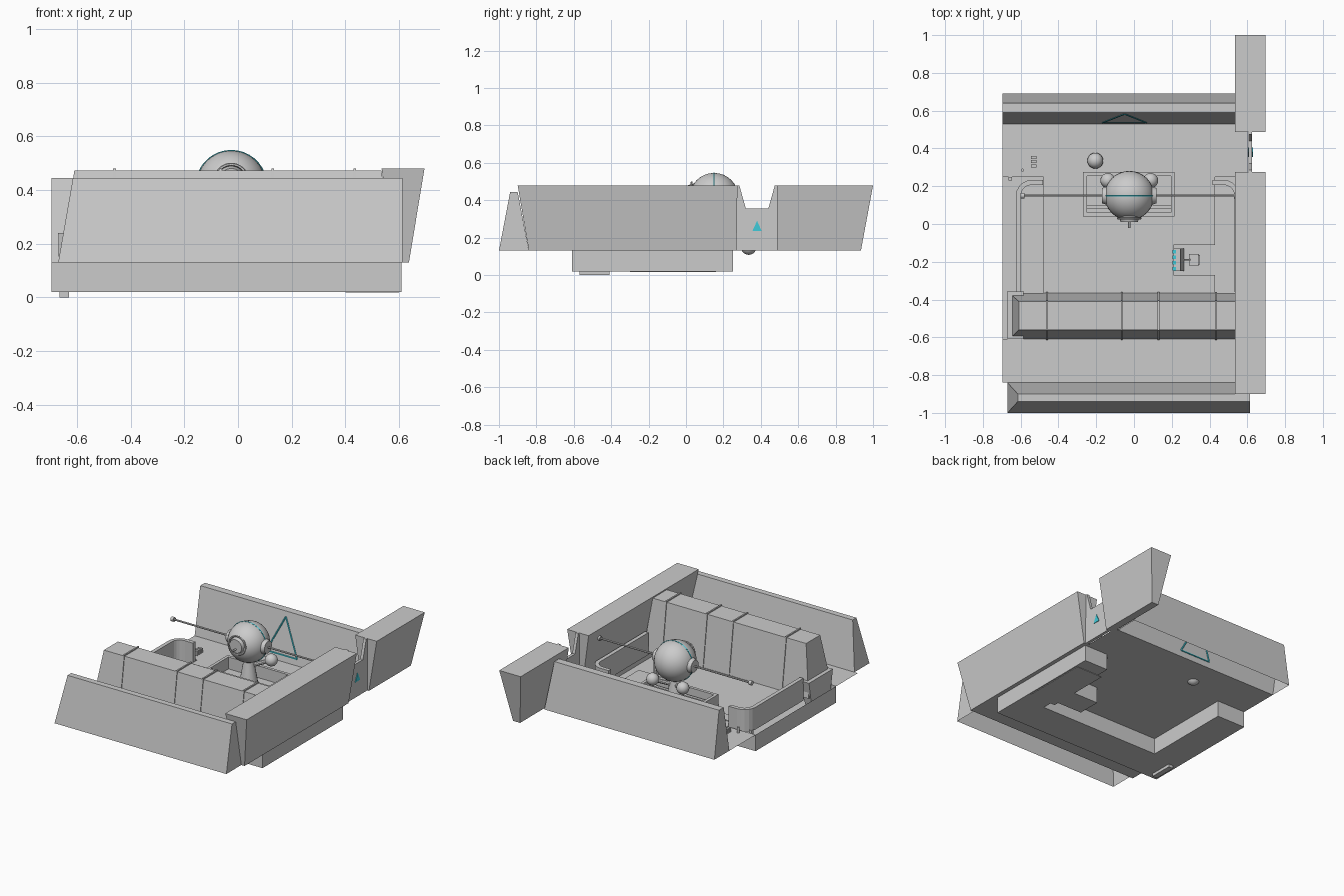
import bpy, bmesh, math
from mathutils import Vector

if "Cube" in bpy.data.objects:
    bpy.data.objects.remove(bpy.data.objects["Cube"])

cyan = bpy.data.materials.new("cyan_light")
cyan.diffuse_color = (0.05, 0.6, 0.7, 1)
cyan.use_nodes = True
cyan.node_tree.nodes["Principled BSDF"].inputs["Base Color"].default_value = cyan.diffuse_color


def mesh_obj(name, verts, faces, mat=None, recalc=True):
    bm = bmesh.new()
    vs = [bm.verts.new(v) for v in verts]
    for f in faces:
        bm.faces.new([vs[i] for i in f])
    if recalc:
        bmesh.ops.recalc_face_normals(bm, faces=bm.faces)
    me = bpy.data.meshes.new(name)
    bm.to_mesh(me)
    bm.free()
    ob = bpy.data.objects.new(name, me)
    bpy.context.collection.objects.link(ob)
    if mat:
        me.materials.append(mat)
    return ob


def frustum(name, low, z0, top, z1, mat=None, bottom=True):
    """Tapered box; low/top are (x0, x1, y0, y1)."""
    v = []
    for (a, b, c, d), z in ((low, z0), (top, z1)):
        v += [(a, c, z), (b, c, z), (b, d, z), (a, d, z)]
    f = [(4, 5, 6, 7), (0, 1, 5, 4), (1, 2, 6, 5), (2, 3, 7, 6), (3, 0, 4, 7)]
    if bottom:
        f.append((3, 2, 1, 0))
    return mesh_obj(name, v, f, mat)


def box(name, x0, x1, y0, y1, z0, z1, mat=None):
    r = (x0, x1, y0, y1)
    return frustum(name, r, z0, r, z1, mat)


def prism(name, pts, vec, mat=None):
    n = len(pts)
    v = [Vector(p) for p in pts] + [Vector(p) + Vector(vec) for p in pts]
    f = [tuple(range(n)), tuple(range(2 * n - 1, n - 1, -1))]
    f += [(i, (i + 1) % n, n + (i + 1) % n, n + i) for i in range(n)]
    return mesh_obj(name, v, f, mat)


def ball(name, loc, r, scale=(1, 1, 1), seg=32):
    bpy.ops.mesh.primitive_uv_sphere_add(segments=seg, ring_count=seg // 2, radius=r, location=loc)
    ob = bpy.context.object
    ob.name, ob.scale = name, scale
    bpy.ops.object.shade_smooth()
    return ob


def rod(name, a, b, r, r2=None, mat=None, seg=16):
    a, b = Vector(a), Vector(b)
    bpy.ops.mesh.primitive_cone_add(vertices=seg, radius1=r, radius2=r if r2 is None else r2,
                                    depth=(b - a).length, location=(a + b) / 2)
    ob = bpy.context.object
    ob.name = name
    ob.rotation_euler = (b - a).to_track_quat('Z', 'Y').to_euler()
    bpy.ops.object.shade_smooth_by_angle()
    if mat:
        ob.data.materials.append(mat)
    return ob


def ring(name, loc, rot, R, r, mat=None):
    bpy.ops.mesh.primitive_torus_add(major_radius=R, minor_radius=r, major_segments=36,
                                     minor_segments=6, location=loc, rotation=rot)
    ob = bpy.context.object
    ob.name = name
    if mat:
        ob.data.materials.append(mat)
    return ob


G, F = 0.13, 0.02  # ground level, trench floor level

# ground sheets
mesh_obj("front_ground", [(-.695, -.84, G), (.6, -.84, G), (.6, -.61, G), (-.695, -.61, G)], [(0, 1, 2, 3)])
inner = [(.43, .25), (.43, -.11), (.21, -.11), (.21, -.27), (.43, -.27), (.43, -.37), (-.48, -.37), (-.48, .25)]
plat = [(-.695, .25), (-.695, .53), (.6, .53), (.6, .25)] + inner
mesh_obj("platform_ground", [(x, y, G) for x, y in plat], [tuple(range(len(plat) - 1, -1, -1))])

# sunken trench: floor and side walls
out = [(-.695, .25), (-.695, -.61), (.61, -.61), (.61, .25)] + inner
n = len(out)
mesh_obj("trench", [(x, y, F) for x, y in out] + [(x, y, G) for x, y in out],
         [tuple(range(n))] + [((i + 1) % n, i, n + i, n + (i + 1) % n) for i in range(n)], recalc=False)
box("trench_floor_plate", .4, .6, -.3, .16, .017, F)
box("trench_foot", -.665, -.63, -.57, -.41, 0, F)

# perimeter walls, open underneath
frustum("front_wall", (-.67, .613, -1, -.84), G, (-.615, .613, -.94, -.9), .445, bottom=False)
frustum("back_wall", (-.695, .575, .53, .69), G, (-.695, .535, .59, .64), .445, bottom=False)
frustum("right_wall", (.585, .637, -.84, .27), G, (.535, .695, -.9, .275), .48)
frustum("right_wall_extension", (.585, .637, .487, .935), G, (.535, .695, .487, 1), .48)

# gateway panel in the right wall gap
gate = [(.27, .48), (.285, .48), (.32, .355), (.44, .355), (.475, .48), (.487, .48), (.487, G), (.27, G)]
prism("gate_panel", [(.605, y, z) for y, z in gate], (.02, 0, 0))
prism("gate_light", [(.603, .355, .235), (.603, .405, .235), (.603, .38, .29)], (.026, 0, 0), cyan)

# triangle outline on the sloping back wall face
tri = [Vector((-.165, .538, .17)), Vector((.065, .538, .17)), Vector((-.05, .583, .41))]
for i in range(3):
    rod("triangle_light_strip", tri[i], tri[(i + 1) % 3], .005, mat=cyan, seg=6)

# ribbed barrier over the front trench
frustum("barrier", (-.66, .575, -.61, -.365), G, (-.61, .535, -.56, -.41), .472, bottom=False)
prof = [(-.614, G), (-.564, .48), (-.406, .48), (-.36, G)]
for x in (-.465, -.07, .125, .43):
    prism("barrier_rib", [(x, y, z) for y, z in prof], (.01, 0, 0))
frustum("barrier_end_block", (-.665, -.63, -.58, -.4), F, (-.67, -.585, -.61, -.355), .24)


# low parapets with a rounded end
def parapet(name, s, cx):
    path = [(cx, -.36), (cx, .15)]
    for k in range(1, 6):
        a = math.pi / 2 * k / 5
        path.append((cx - s * .07 * (1 - math.cos(a)), .15 + .07 * math.sin(a)))
    path.append((cx - s * .13, .22))
    v, f = [], []
    for i, (x, y) in enumerate(path):
        p, q = Vector(path[max(i - 1, 0)]), Vector(path[min(i + 1, len(path) - 1)])
        d = (q - p).normalized()
        nx, ny = -d.y, d.x
        for w, z in ((-.013, G - .02), (.013, G - .02), (.013, .26), (-.013, .26)):
            v.append((x + nx * w, y + ny * w, z))
    m = len(path)
    for i in range(m - 1):
        for j in range(4):
            f.append((4 * i + j, 4 * i + (j + 1) % 4, 4 * i + 4 + (j + 1) % 4, 4 * i + 4 + j))
    f += [(0, 1, 2, 3), tuple(4 * m - 4 + j for j in range(4))]
    mesh_obj(name, v, f)


parapet("left_parapet", -1, -.612)
parapet("right_parapet", 1, .545)

# open-topped pedestal box
x0, x1, y0, y1, t = -.27, .215, .04, .275, .02
for nm, r in (("front", (x0, x1, y0, y0 + t)), ("back", (x0, x1, y1 - t, y1)),
              ("left", (x0, x0 + t, y0 + t, y1 - t)), ("right", (x1 - t, x1, y0 + t, y1 - t))):
    box("pedestal_" + nm, *r, G, .21)
box("pedestal_step", x0 + t, x1 - t, .08, .1, G, .17)

# spherical turret on a neck
C = Vector((-.025, .15, .415))
ball("turret_ball", C, .131)
ring("turret_seam", C, (math.pi / 2, 0, 0), .13, .004, cyan)
rod("turret_neck", (C.x, .15, G), (C.x, .15, .3), .06, .03)
rod("front_lens", C + Vector((0, -.105, .02)), C + Vector((0, -.14, .02)), .055, .045, seg=24)
ring("lens_ring", C + Vector((0, -.12, .02)), (math.pi / 2, 0, 0), .06, .006)
rod("front_barrel", C + Vector((0, -.13, .0)), C + Vector((0, -.17, .0)), .006)
for s in (-1, 1):
    ax = Vector((s, 0, 0))
    rod("side_hub", C + ax * .115, C + ax * .145, .05, .04, seg=24)
    rod("side_rod", C + ax * .13, C + ax * .56, .006, seg=10)
    rod("rod_tip", C + ax * .555, C + ax * .575, .015)
    b = C + Vector((s * .113, .08, -.125))
    ball("support_ball", b, .04, seg=20)
    rod("support_arm", b, (C.x, .15, .25), .014, seg=10)
for a, b in ((-.465, -.27), (.215, .39)):
    box("floor_strip", a, b, .11, .185, G, G + .004)

# console and chair in the notch pit
frustum("console", (.21, .265, -.25, -.13), F, (.21, .245, -.25, -.13), .15)
for i in range(4):
    box("console_light", .205, .222, -.245 + i * .03, -.227 + i * .03, .148, .156, cyan)
rod("chair_post", (.32, -.19, F), (.32, -.19, .075), .01)
box("chair_seat", .29, .345, -.22, -.16, .075, .09)
box("chair_back", .338, .35, -.215, -.165, .09, .16)
rod("chair_lever", (.265, -.19, .1), (.3, -.19, .09), .004, seg=8)

# small ground props
for i in range(3):
    box("grille_slat", -.545, -.515, .3 + i * .022, .316 + i * .022, G, .16)
rod("small_post", (-.59, .285, G), (-.59, .285, .17), .008)
box("corner_marker", -.665, -.645, .23, .25, F, .15)
ball("floor_dome", (-.205, .335, .15), .042, seg=20)
